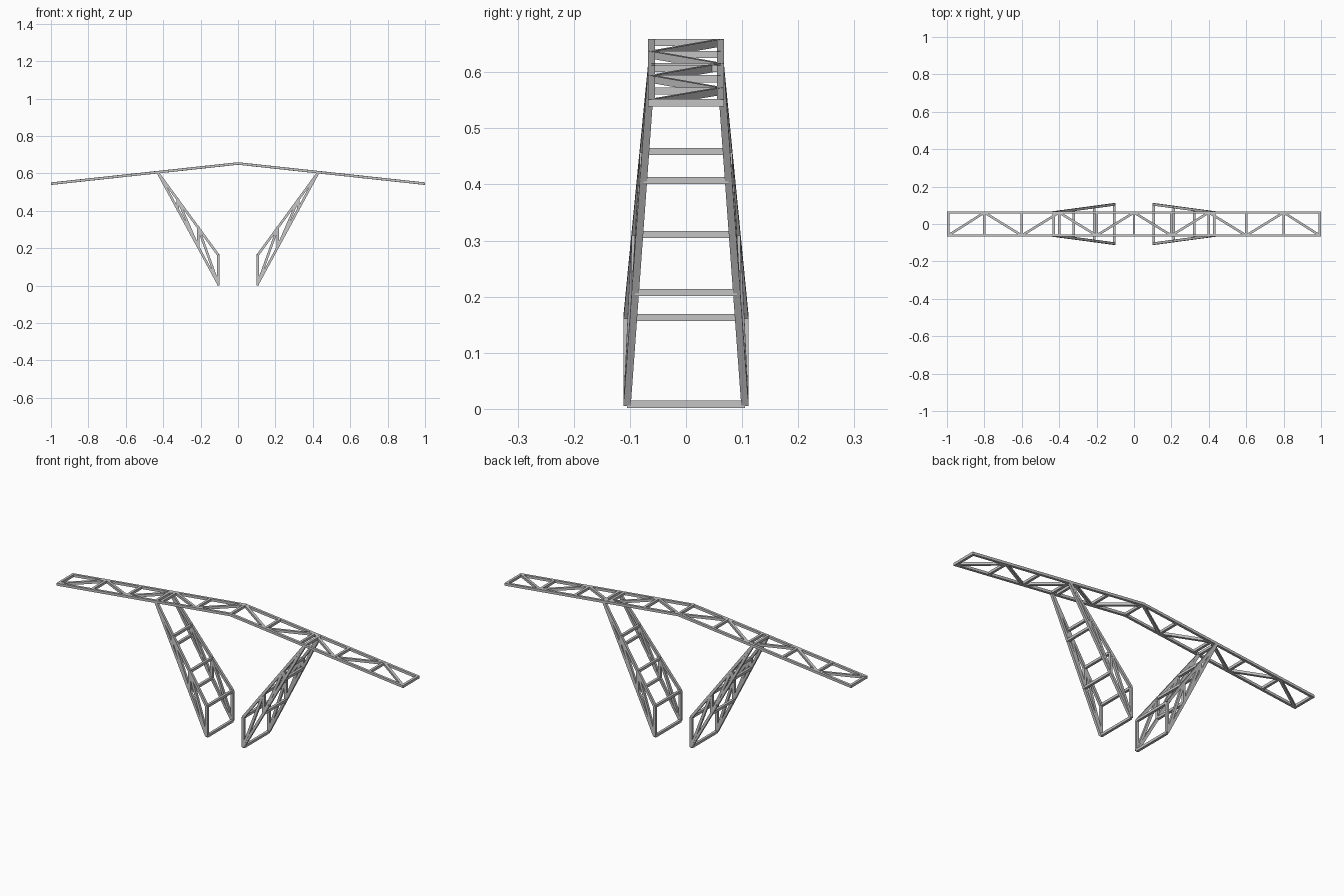
import bpy, bmesh
from mathutils import Vector, Matrix

cube = bpy.data.objects.get("Cube")
if cube:
    bpy.data.objects.remove(cube)

T = 0.013                # square bar thickness
RAIL_Y = 0.0615          # half spacing of the roof rails
PEAK, EAVE = 0.653, 0.545
END = 1 - T / 2

steel = bpy.data.materials.new("grey steel")
steel.use_nodes = True
GREY = (0.55, 0.55, 0.55, 1)
steel.diffuse_color = GREY
steel.node_tree.nodes["Principled BSDF"].inputs["Base Color"].default_value = GREY


def finish(name, bm):
    bmesh.ops.recalc_face_normals(bm, faces=bm.faces)
    mesh = bpy.data.meshes.new(name)
    bm.to_mesh(mesh)
    bm.free()
    mesh.materials.append(steel)
    bpy.context.collection.objects.link(bpy.data.objects.new(name, mesh))


def bar(bm, a, b, hint):
    """Square bar from a to b, one side facing the hint direction."""
    a, b = Vector(a), Vector(b)
    along = (b - a).normalized()
    side = along.cross(Vector(hint)).normalized()
    up = side.cross(along)
    frame = Matrix((side, up, along)).transposed().to_4x4()
    size = Matrix.Diagonal((T, T, (b - a).length, 1))
    bmesh.ops.create_cube(bm, size=1, matrix=Matrix.Translation((a + b) / 2) @ frame @ size)


def bars(name, segments, hint):
    bm = bmesh.new()
    for a, b in segments:
        bar(bm, a, b, hint)
    finish(name, bm)


def roof(x, y):
    return Vector((x, y, PEAK - (PEAK - EAVE) * abs(x)))


# Roof rails: bent strip, mitred at the ridge
for label, y in (("front", -RAIL_Y), ("back", RAIL_Y)):
    bm = bmesh.new()
    h = T / 2
    outline = [(-1, EAVE - h), (0, PEAK - h), (1, EAVE - h),
               (1, EAVE + h), (0, PEAK + h), (-1, EAVE + h)]
    face = bm.faces.new([bm.verts.new((x, y - h, z)) for x, z in outline])
    new = bmesh.ops.extrude_face_region(bm, geom=[face])["geom"]
    bmesh.ops.translate(bm, vec=(0, T, 0),
                        verts=[v for v in new if isinstance(v, bmesh.types.BMVert)])
    finish(label + "_roof_rail", bm)

# Roof cross bars and zigzag bracing
stations = [max(-END, min(END, i / 5)) for i in range(-5, 6)]
bars("roof_cross_bars",
     [(roof(x, -RAIL_Y), roof(x, RAIL_Y)) for x in stations], (0, 0, 1))
nodes = [roof(x, RAIL_Y if i % 2 else -RAIL_Y) for i, x in enumerate(stations)]
bars("roof_diagonals", list(zip(nodes, nodes[1:])), (0, 0, 1))


# Tapered legs: each side frame has two chords meeting at the rail
def leg_points(sx, sy):
    foot = Vector((sx * 0.105, sy * 0.105, 0.008))
    knee = Vector((sx * 0.105, sy * 0.105, 0.163))
    top = roof(sx * 0.43, sy * RAIL_Y)
    return ([foot.lerp(top, i / 3) for i in range(4)],
            [knee.lerp(top, i / 3) for i in range(4)])


for label, sx in (("left", 1), ("right", -1)):
    for side, sy in (("front", -1), ("back", 1)):
        outer, inner = leg_points(sx, sy)
        bars(f"{label}_leg_{side}_chords",
             [(outer[0], outer[3]), (inner[0], inner[3])], (0, 1, 0))
        bars(f"{label}_leg_{side}_posts",
             [(outer[i], inner[i]) for i in range(3)], (0, 1, 0))
        bars(f"{label}_leg_{side}_diagonals",
             [(outer[i], inner[i + 1]) for i in range(2)], (0, 1, 0))
    front, back = leg_points(sx, -1), leg_points(sx, 1)
    rungs = [(f, b) for k in (0, 1) for f, b in zip(front[k], back[k])][:-1]
    bars(label + "_leg_rungs", rungs, (0, 0, 1))
